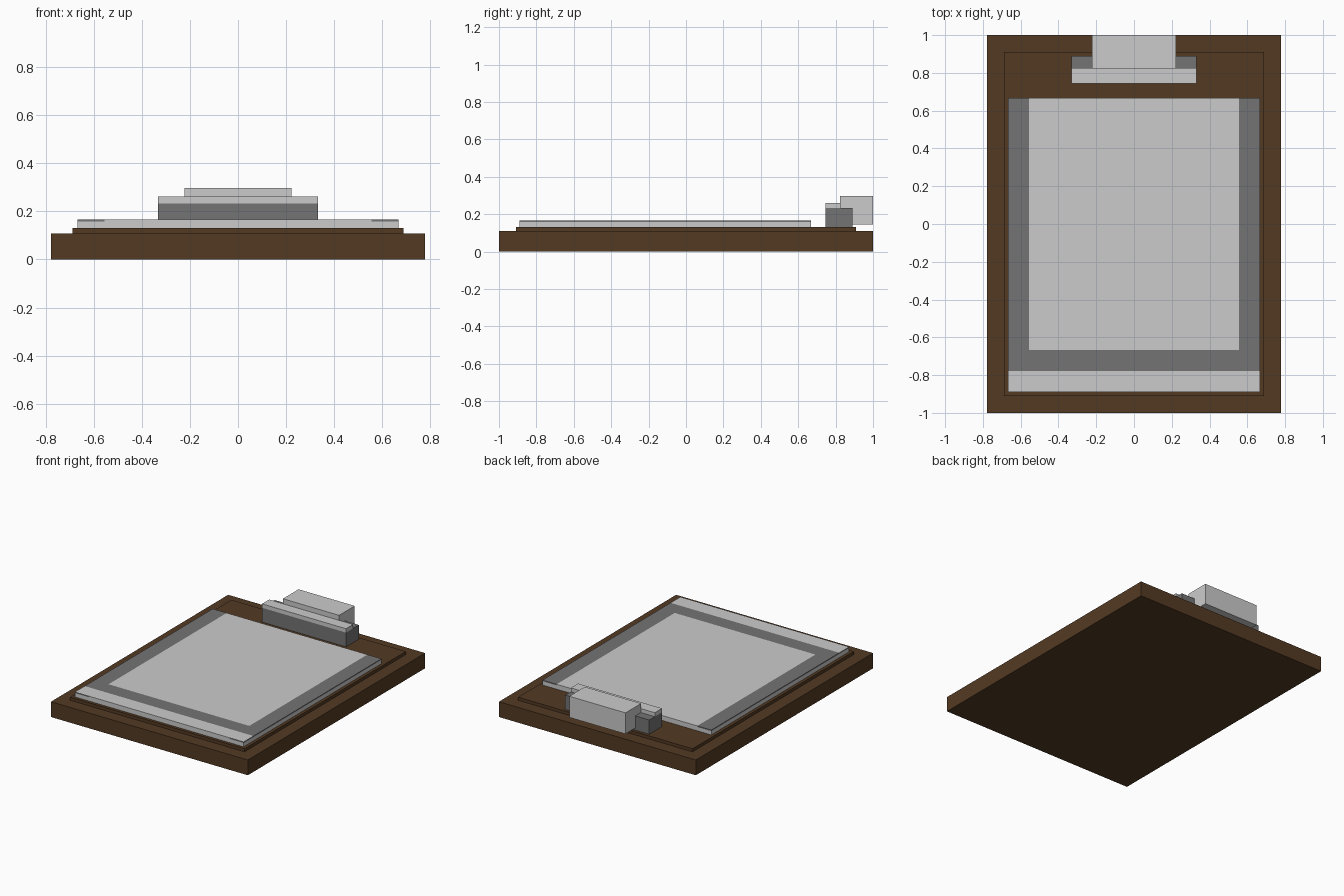
import bpy
import bmesh
from mathutils import Vector

cube = bpy.data.objects.get("Cube")
if cube:
    bpy.data.objects.remove(cube, do_unlink=True)


def material(name, rgb):
    mat = bpy.data.materials.new(name)
    mat.use_nodes = True
    colour = (*rgb, 1.0)
    mat.diffuse_color = colour
    mat.node_tree.nodes["Principled BSDF"].inputs["Base Color"].default_value = colour
    return mat


BROWN = material("brown wood", (0.088, 0.042, 0.017))
LIGHT = material("light grey", (0.60, 0.60, 0.60))
DARK = material("dark grey", (0.175, 0.175, 0.175))


def box(name, x, y, z, mats, cuts=(), rule=None):
    """Box of half width x between the y and z limits, cut and coloured by a rule."""
    bm = bmesh.new()
    bmesh.ops.create_cube(bm, size=1)
    for v in bm.verts:
        v.co = Vector((v.co.x * 2 * x,
                       y[0] + (v.co.y + 0.5) * (y[1] - y[0]),
                       z[0] + (v.co.z + 0.5) * (z[1] - z[0])))
    for axis, value in cuts:
        point, normal = Vector(), Vector()
        point[axis], normal[axis] = value, 1
        bmesh.ops.bisect_plane(bm, geom=bm.verts[:] + bm.edges[:] + bm.faces[:],
                               plane_co=point, plane_no=normal)
    bm.normal_update()
    if rule:
        for f in bm.faces:
            f.material_index = rule(f.calc_center_median(), f.normal)
    mesh = bpy.data.meshes.new(name)
    bm.to_mesh(mesh)
    bm.free()
    for mat in mats:
        mesh.materials.append(mat)
    obj = bpy.data.objects.new(name, mesh)
    bpy.context.collection.objects.link(obj)
    return obj


# Wooden board with a raised panel
box("board", 0.778, (-1, 1), (0, 0.109), [BROWN])
box("raised_panel", 0.689, (-0.91, 0.91), (0.109, 0.131), [BROWN])

# Paper stack with a dark border on the top sheet
SHEET_X, INNER_X = 0.667, 0.556
SHEET_Y = (-0.889, 0.667)
BORDER_Y, INNER_Y = -0.778, -0.667


def sheet_colour(centre, normal):
    outside = abs(centre.x) > INNER_X
    if normal.z > 0.5:
        return int(centre.y > BORDER_Y and (outside or centre.y < INNER_Y))
    return int(outside)


box("paper_stack", SHEET_X, SHEET_Y, (0.131, 0.158), [LIGHT])
box("top_sheet", SHEET_X, SHEET_Y, (0.158, 0.166), [LIGHT, DARK],
    [(0, -INNER_X), (0, INNER_X), (1, BORDER_Y), (1, INNER_Y)], sheet_colour)

# Clip at the back: dark base, light front bar and light grip
box("clip_base", 0.332, (0.745, 0.889), (0.131, 0.233), [DARK])
box("clip_bar", 0.332, (0.745, 0.826), (0.233, 0.261), [LIGHT])
box("clip_grip", 0.222, (0.824, 1.0), (0.146, 0.297), [LIGHT])
